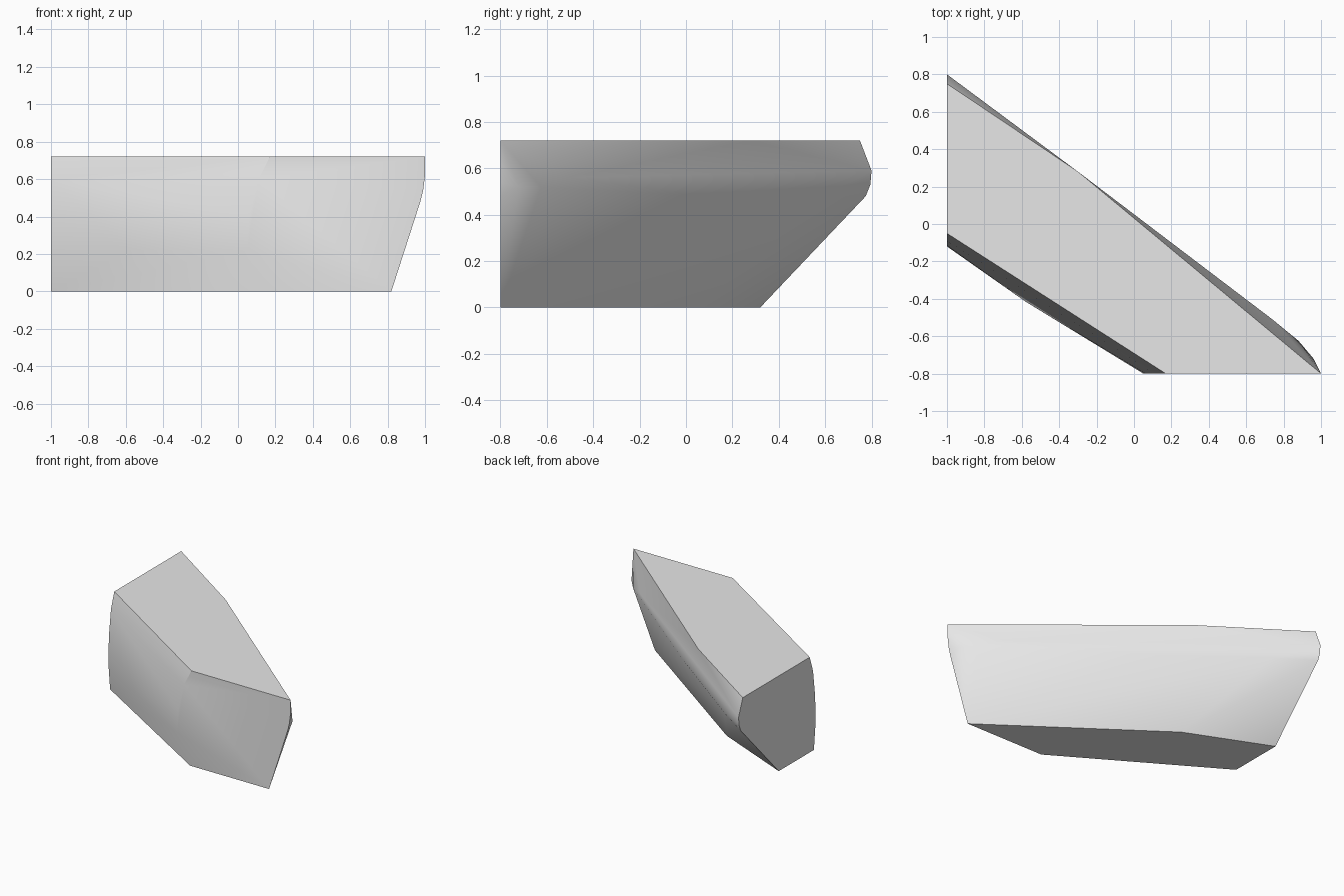
import bpy
import bmesh
import math

cube = bpy.data.objects.get("Cube")
if cube:
    bpy.data.objects.remove(cube, do_unlink=True)

stone = bpy.data.materials.new("pale grey")
stone.use_nodes = True
stone.diffuse_color = (0.8, 0.8, 0.8, 1)
stone.node_tree.nodes["Principled BSDF"].inputs["Base Color"].default_value = (0.8, 0.8, 0.8, 1)

TOP = 0.72
END_X, FRONT_Y = -1.0, -0.8

# Flat end outline as (y, z)
end_outline = [(0.75, TOP), (0.8, 0.59), (0.795, 0.53), (0.775, 0.48), (0.32, 0),
               (-0.1, 0), (-0.12, 0.2), (-0.115, 0.4), (-0.09, 0.6), (-0.05, TOP)]

# Flat front outline as (x, z)
front_outline = [(1, TOP), (1, 0.62), (0.99, 0.54), (0.975, 0.48), (0.82, 0),
                 (0.16, 0), (0.05, 0.22), (0.06, 0.4), (0.11, 0.6), (0.17, TOP)]

# Bulges and creases on the two long sides
side_points = [(-0.3, 0.28, TOP), (-0.38, 0.055, 0),
               (-0.05, 0.085, 0.48), (-0.74, 0.6, 0.48),
               (0.74, -0.51, 0.56), (0.88, -0.625, 0.52),
               (0.96, -0.72, 0.52), (-0.58, -0.415, 0.22)]

points = [(END_X, y, z) for y, z in end_outline]
points += [(x, FRONT_Y, z) for x, z in front_outline]
points += side_points

# Chipped stone block wrapped around the outlines
bm = bmesh.new()
for p in points:
    bm.verts.new(p)
hull = bmesh.ops.convex_hull(bm, input=bm.verts)
loose = [v for v in bm.verts if not v.link_faces]
bmesh.ops.delete(bm, geom=loose, context='VERTS')
bmesh.ops.dissolve_limit(bm, angle_limit=math.radians(0.5),
                         verts=bm.verts, edges=bm.edges)
bmesh.ops.recalc_face_normals(bm, faces=bm.faces)
mesh = bpy.data.meshes.new("stone_block")
bm.to_mesh(mesh)
bm.free()
mesh.materials.append(stone)

block = bpy.data.objects.new("stone_block", mesh)
bpy.context.collection.objects.link(block)
bpy.ops.object.select_all(action='DESELECT')
block.select_set(True)
bpy.context.view_layer.objects.active = block
bpy.ops.object.shade_smooth_by_angle(angle=math.radians(35))
